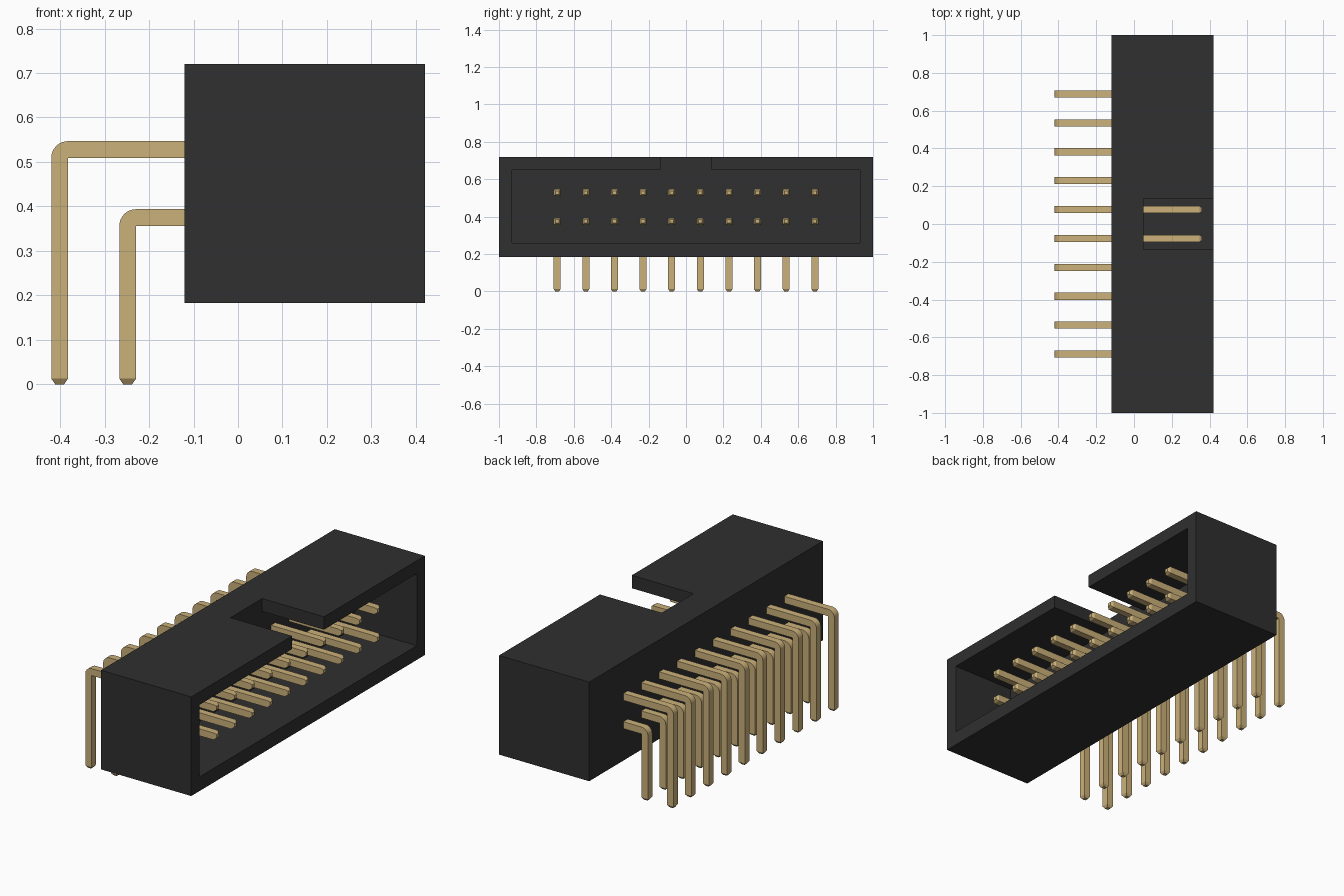
import bpy
import bmesh
from math import sin, cos, pi, radians

default = bpy.data.objects.get("Cube")
if default:
    bpy.data.objects.remove(default, do_unlink=True)


def make_material(name, rgb):
    mat = bpy.data.materials.new(name)
    mat.use_nodes = True
    mat.diffuse_color = (*rgb, 1)
    mat.node_tree.nodes["Principled BSDF"].inputs["Base Color"].default_value = (*rgb, 1)
    return mat


def make_object(name, bm, mat):
    bmesh.ops.recalc_face_normals(bm, faces=bm.faces[:])
    mesh = bpy.data.meshes.new(name)
    bm.to_mesh(mesh)
    bm.free()
    mesh.materials.append(mat)
    obj = bpy.data.objects.new(name, mesh)
    bpy.context.collection.objects.link(obj)
    return obj


def prism_x(name, outline, x0, x1, mat):
    """Extrude a y-z outline along x."""
    bm = bmesh.new()
    face = bm.faces.new([bm.verts.new((x0, y, z)) for y, z in outline])
    out = bmesh.ops.extrude_face_region(bm, geom=[face])
    verts = [v for v in out["geom"] if isinstance(v, bmesh.types.BMVert)]
    bmesh.ops.translate(bm, verts=verts, vec=(x1 - x0, 0, 0))
    return make_object(name, bm, mat)


black = make_material("black plastic", (0.029, 0.029, 0.029))
gold = make_material("gold metal", (0.60, 0.44, 0.195))

# Housing: block with a cavity and key slot open to +x
BOTTOM, TOP = 0.183, 0.72
FLOOR, CEILING = 0.26, 0.65
CAV, SLOT = 0.93, 0.136
housing = prism_x("housing", [(-1, BOTTOM), (1, BOTTOM), (1, TOP), (-1, TOP)],
                  -0.12, 0.42, black)
cutter = prism_x("cavity_cutter",
                 [(-CAV, FLOOR), (CAV, FLOOR), (CAV, CEILING), (SLOT, CEILING),
                  (SLOT, 0.8), (-SLOT, 0.8), (-SLOT, CEILING), (-CAV, CEILING)],
                 0.05, 0.5, black)
cutter.hide_render = True
cut = housing.modifiers.new("cavity", "BOOLEAN")
cut.operation = "DIFFERENCE"
cut.solver = "EXACT"
cut.object = cutter
bpy.context.view_layer.objects.active = housing
bpy.ops.object.modifier_apply(modifier=cut.name)
bpy.data.objects.remove(cutter, do_unlink=True)

# Bent pins: square section swept from the leg tip round the bend to the mating tip
HALF = 0.0188
TIP = 0.010
CHAMFER = 0.013
END = 0.36
PITCH = 0.153


def make_pin(name, leg_x, arm_z, y):
    ix, iz = leg_x + HALF, arm_z - HALF       # sharp inner corner
    # Each station: inner point, outer point, half width
    stations = [((leg_x + TIP, 0), (leg_x - TIP, 0), TIP),
                ((ix, CHAMFER), (leg_x - HALF, CHAMFER), HALF)]
    for i in range(9):
        a = pi / 2 * i / 8
        outer = (ix - 2 * HALF * cos(a), iz + 2 * HALF * sin(a))
        stations.append(((ix, iz), outer, HALF))
    stations += [((END - CHAMFER, iz), (END - CHAMFER, arm_z + HALF), HALF),
                 ((END, arm_z - TIP), (END, arm_z + TIP), TIP)]
    bm = bmesh.new()
    rings = []
    for (ax, az), (bx, bz), w in stations:
        rings.append([bm.verts.new(p) for p in ((ax, y - w, az), (ax, y + w, az),
                                                (bx, y + w, bz), (bx, y - w, bz))])
    for r, s in zip(rings, rings[1:]):
        for k in range(4):
            n = (k + 1) % 4
            bm.faces.new((r[k], r[n], s[n], s[k]))
    bm.faces.new(rings[0])
    bm.faces.new(rings[-1])
    bmesh.ops.remove_doubles(bm, verts=bm.verts[:], dist=1e-5)
    return make_object(name, bm, gold)


pins = []
for i in range(10):
    y = (i - 4.5) * PITCH
    pins.append(make_pin(f"upper_pin_{i + 1}", -0.401, 0.528, y))
    pins.append(make_pin(f"lower_pin_{i + 1}", -0.248, 0.375, y))

# Smooth the rounded bends only
bpy.ops.object.select_all(action="DESELECT")
for pin in pins:
    pin.select_set(True)
bpy.context.view_layer.objects.active = pins[0]
bpy.ops.object.shade_smooth_by_angle(angle=radians(30))
